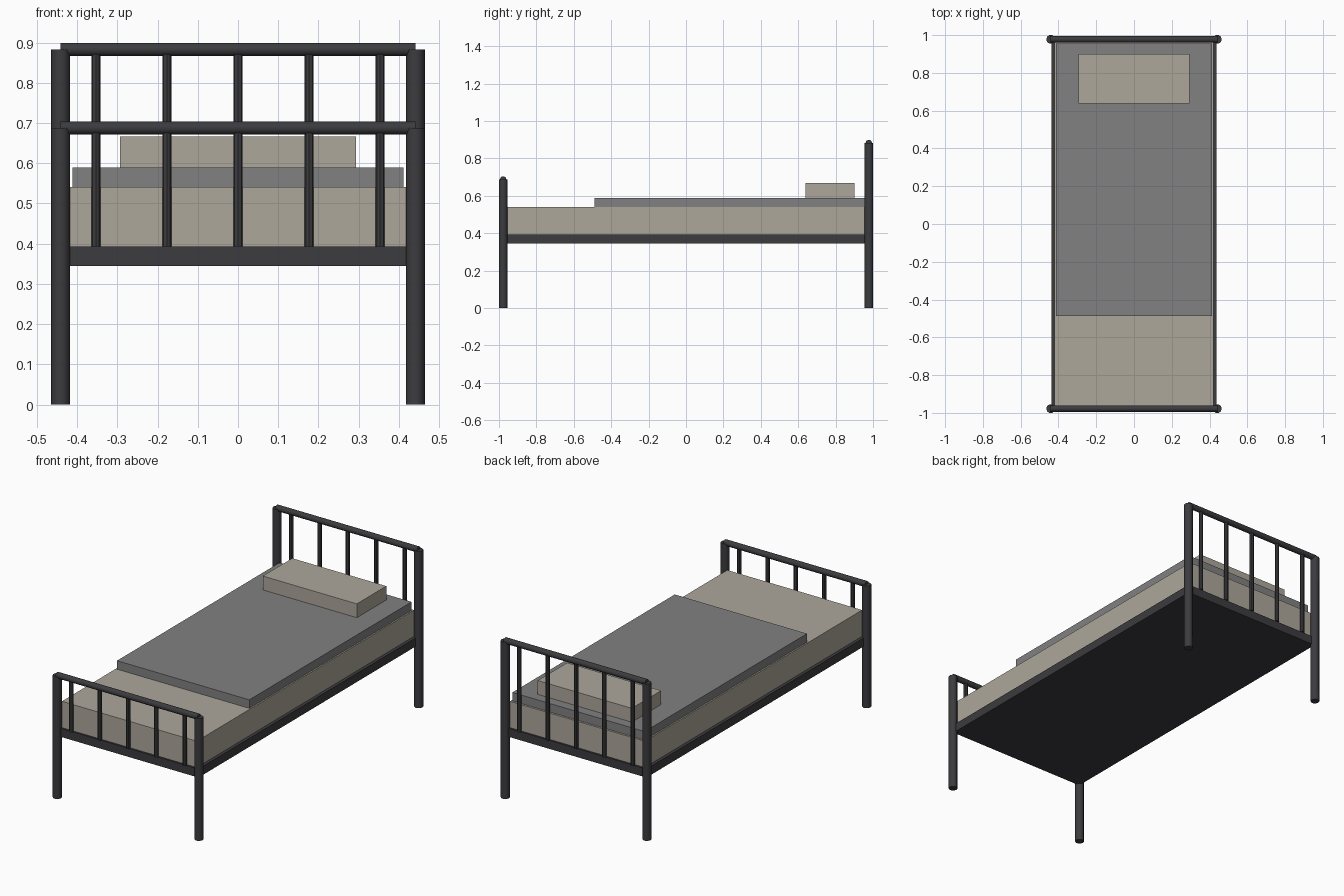
import bpy, math
from mathutils import Vector

if "Cube" in bpy.data.objects:
    bpy.data.objects.remove(bpy.data.objects["Cube"])


def material(name, rgb):
    m = bpy.data.materials.new(name)
    m.diffuse_color = (*rgb, 1)
    m.use_nodes = True
    m.node_tree.nodes["Principled BSDF"].inputs["Base Color"].default_value = m.diffuse_color
    return m


METAL = material("dark_metal", (0.045, 0.045, 0.05))
LINEN = material("beige_linen", (0.42, 0.39, 0.33))
WOOL = material("grey_wool", (0.22, 0.22, 0.22))


def box(name, x, y, z, mat):
    """Box from (min, max) ranges on each axis."""
    bpy.ops.mesh.primitive_cube_add(
        size=1, location=[(r[0] + r[1]) / 2 for r in (x, y, z)])
    o = bpy.context.object
    o.name = name
    o.scale = [r[1] - r[0] for r in (x, y, z)]
    bpy.ops.object.transform_apply(location=False, rotation=False, scale=True)
    o.data.materials.append(mat)


def tube(name, a, b, radius, sides=10):
    """Closed round bar between two points."""
    a, b = Vector(a), Vector(b)
    d = b - a
    bpy.ops.mesh.primitive_cylinder_add(
        vertices=sides, radius=radius, depth=d.length, location=(a + b) / 2)
    o = bpy.context.object
    o.name = name
    turn = math.pi / 2 if abs(d.z) > abs(d.x) else 0
    if turn:
        o.rotation_euler = (0, 0, turn)
    else:
        o.rotation_euler = (0, math.pi / 2, 0)
    bpy.ops.object.transform_apply(location=False, rotation=True, scale=False)
    o.data.materials.append(METAL)
    bpy.ops.object.shade_smooth_by_angle(angle=math.radians(40))


POST_X, POST_Y = 0.441, 0.9777
BASE_Z, BASE_TOP = 0.345, 0.393

# end frames: two posts, a top rail and five spindles each
for end, y, top in (("foot", -POST_Y, 0.688), ("head", POST_Y, 0.883)):
    for side, x in (("left", -POST_X), ("right", POST_X)):
        tube(f"{end}_post_{side}", (x, y, 0), (x, y, top), 0.0235)
    tube(f"{end}_top_rail", (-POST_X, y, top), (POST_X, y, top), 0.0168)
    for i in range(5):
        x = (i - 2) * 0.1766
        tube(f"{end}_spindle_{i + 1}", (x, y, BASE_TOP), (x, y, top), 0.0115, 8)

# base slab
box("bed_base", (-0.438, 0.438), (-POST_Y, POST_Y), (BASE_Z, BASE_TOP), METAL)

# bedding
box("mattress", (-0.42, 0.42), (-0.967, 0.967), (BASE_TOP, 0.541), LINEN)
box("blanket", (-0.412, 0.412), (-0.488, 0.956), (0.541, 0.589), WOOL)
box("pillow", (-0.293, 0.293), (0.639, 0.901), (0.589, 0.667), LINEN)
